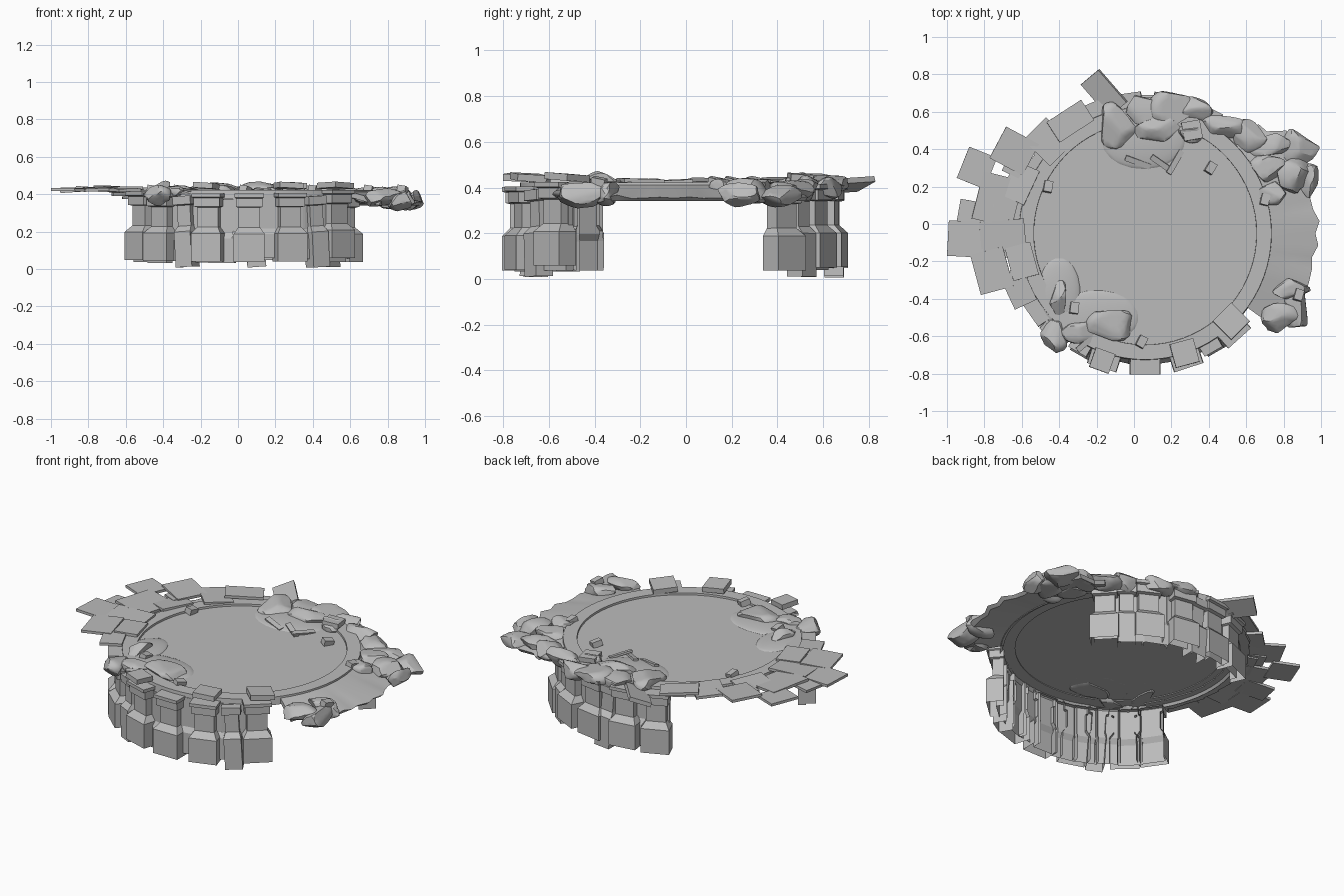
import bpy, bmesh, math, random
from math import radians, cos, sin
from mathutils import Vector, Matrix

random.seed(4)
if "Cube" in bpy.data.objects:
    bpy.data.objects.remove(bpy.data.objects["Cube"], do_unlink=True)

CENTRE = Vector((0.06, -0.05, 0))
stone = bpy.data.materials.new("grey_stone")
stone.use_nodes = True
grey = (0.5, 0.5, 0.5, 1)
stone.diffuse_color = grey
stone.node_tree.nodes["Principled BSDF"].inputs["Base Color"].default_value = grey


def finish(bm, name, smooth=False, fix_normals=True):
    if fix_normals:
        bmesh.ops.recalc_face_normals(bm, faces=bm.faces)
    mesh = bpy.data.meshes.new(name)
    bm.to_mesh(mesh)
    bm.free()
    mesh.materials.append(stone)
    ob = bpy.data.objects.new(name, mesh)
    bpy.context.collection.objects.link(ob)
    if smooth:
        bpy.ops.object.select_all(action="DESELECT")
        ob.select_set(True)
        bpy.context.view_layer.objects.active = ob
        bpy.ops.object.shade_smooth_by_angle(angle=radians(30))
    return ob


def polar(angle, radius, z=0):
    a = radians(angle)
    return CENTRE + Vector((radius * cos(a), radius * sin(a), z))


def revolve(name, profile, steps=72):
    """Closed ring from a radius/height profile."""
    bm = bmesh.new()
    rings = [[bm.verts.new(polar(i * 360 / steps, r, z)) for r, z in profile]
             for i in range(steps)]
    n = len(profile)
    for i, ring in enumerate(rings):
        nxt = rings[(i + 1) % steps]
        for k in range(n):
            bm.faces.new((ring[k], nxt[k], nxt[(k + 1) % n], ring[(k + 1) % n]))
    return finish(bm, name, True)


def column(name, angle, levels, inner=0.655, lean=0.0, drop=0.0):
    """Facing shell, open behind and below: height, half width, outer radius."""
    bm = bmesh.new()
    place = Matrix.Translation(polar(angle, 0, drop)) @ Matrix.Rotation(radians(angle), 4, "Z")
    tilt = Matrix.Translation((0, 0, 0.4)) @ Matrix.Rotation(lean, 4, "X") @ Matrix.Translation((0, 0, -0.4))
    rows = [[bm.verts.new(place @ tilt @ Vector(p)) for p in
             ((inner, -w, z), (r, -w, z), (r, w, z), (inner, w, z))] for z, w, r in levels]
    for low, high in zip(rows, rows[1:]):
        for k in range(3):
            bm.faces.new((low[k], low[k + 1], high[k + 1], high[k]))
    bm.faces.new(rows[-1])
    return finish(bm, name, fix_normals=False)


def slab(name, x, y, z, length, width, turn, thick=0.02, pitch=0.0, roll=0.0):
    bm = bmesh.new()
    m = (Matrix.Translation((x, y, z)) @ Matrix.Rotation(radians(turn), 4, "Z")
         @ Matrix.Rotation(pitch, 4, "Y") @ Matrix.Rotation(roll, 4, "X")
         @ Matrix.Diagonal((length, width, thick, 1)))
    bmesh.ops.create_cube(bm, size=1, matrix=m)
    return finish(bm, name)


def rock(name, x, y, rx, ry, z, rz, chips=12, bottom=0.0):
    """Chipped boulder: rounded ball with random planes cut off."""
    bm = bmesh.new()
    bmesh.ops.create_icosphere(bm, subdivisions=3, radius=1.18)
    for _ in range(chips):
        n = Vector([random.gauss(0, 1) for _ in range(3)]).normalized()
        reach = random.uniform(0.65, 0.95)
        for v in bm.verts:
            over = v.co.dot(n) - reach
            if over > 0:
                v.co -= n * over
    m = (Matrix.Translation((x, y, z)) @ Matrix.Diagonal((rx, ry, rz, 1))
         @ Matrix.Rotation(random.uniform(0, 6), 4, "Z"))
    bm.transform(m)
    for v in bm.verts:
        v.co.z = max(v.co.z, bottom)
    return finish(bm, name, True)


# Round floor and the raised rim around it
bm = bmesh.new()
bmesh.ops.create_cone(bm, cap_ends=True, segments=72, radius1=0.596, radius2=0.596, depth=0.01,
                      matrix=Matrix.Translation(CENTRE + Vector((0, 0, 0.405))))
finish(bm, "floor", True)
revolve("rim", [(0.594, 0.395), (0.596, 0.422), (0.675, 0.422), (0.68, 0.375), (0.665, 0.395)])

# Wall panels and pilasters on the front and back arcs
PANEL = [(0.05, 0.072, 0.7), (0.18, 0.072, 0.7), (0.21, 0.068, 0.68), (0.39, 0.068, 0.68)]
PILASTER = [(0.05, 0.083, 0.755), (0.2, 0.083, 0.755), (0.235, 0.058, 0.72), (0.34, 0.058, 0.72),
            (0.345, 0.072, 0.74), (0.39, 0.072, 0.74), (0.395, 0.08, 0.755), (0.415, 0.08, 0.755)]
POST = [(0.01, 0.05, 0.74), (0.2, 0.05, 0.74), (0.23, 0.04, 0.71), (0.34, 0.04, 0.71),
        (0.345, 0.055, 0.73), (0.39, 0.055, 0.73)]


def wall(name, start, end, middle, pilasters, posts):
    count = round((end - start) / 11)
    for i in range(count):
        column(name + "_panel", start + (i + 0.5) * (end - start) / count, PANEL,
               drop=random.uniform(-0.02, 0.01))
    for a in pilasters:
        column(name + "_pilaster", middle + a, PILASTER, drop=random.uniform(-0.015, 0.01))
    for a in posts:
        column(name + "_post", middle + a, POST, lean=random.uniform(-0.09, 0.09))


wall("front_wall", 209, 317, 270, (-55, -42, -18, 0, 18, 42), (-30, 30))
wall("back_wall", 38, 119, 78, (-35, -15, 2, 20, 35), (-25, 11))

# Loose capstones lying on the front and back rim
for x, y, size, turn in ((0.52, -0.52, 0.14, 45), (0.27, -0.69, 0.13, 15),
                         (-0.17, -0.73, 0.11, -20), (0.31, 0.5, 0.1, 10)):
    slab("capstone", x, y, 0.445, size, size, turn, 0.03, 0.06, -0.05)

# Fanned paving slabs on the right side
for x, y, length, width, turn in (
        (-0.34, 0.55, 0.22, 0.13, 33), (-0.46, 0.44, 0.17, 0.2, 45),
        (-0.64, 0.39, 0.2, 0.19, -28), (-0.84, 0.3, 0.16, 0.18, -22), (-0.64, 0.31, 0.1, 0.1, -25),
        (-0.85, 0.05, 0.18, 0.14, -10), (-0.9, -0.08, 0.19, 0.19, -3), (-0.73, 0.13, 0.22, 0.26, -14),
        (-0.76, -0.25, 0.18, 0.22, 15), (-0.62, -0.34, 0.13, 0.2, 25), (-0.7, -0.08, 0.24, 0.2, 5),
        (-0.61, 0.22, 0.14, 0.2, -25), (-0.6, -0.2, 0.14, 0.18, 15)):
    slab("paving_slab", x, y, 0.427 + random.uniform(-0.007, 0.007), length, width, turn, 0.016,
         random.uniform(-0.07, 0.07), random.uniform(-0.05, 0.05))
slab("tipped_slab", -0.16, 0.7, 0.41, 0.23, 0.13, -49, 0.025, 0.05, 0.35)

# Broken layers under the slabs
for a in range(122, 214, 9):
    p = polar(a, 0.68)
    slab("broken_layer", p.x, p.y, 0.4, 0.1, 0.12, a + random.uniform(-8, 8), 0.02)

# Sloping ground apron on the left side
bm = bmesh.new()
rows = []
for a in range(-36, 45, 4):
    edge = random.uniform(0.9, 0.935) - 0.06 * (a < -24 or a > 36)
    wave = random.uniform(-0.008, 0.008)
    top = [bm.verts.new(polar(a, 0.66 + (edge - 0.66) * t, 0.415 - 0.055 * t + wave * t))
           for t in (0, 0.3, 0.6, 1)]
    low = [bm.verts.new(polar(a, r, z)) for r, z in ((edge - 0.02, 0.34), (0.66, 0.385))]
    rows.append(top + low)
for p, q in zip(rows, rows[1:]):
    for k in range(len(p)):
        j = (k + 1) % len(p)
        bm.faces.new((p[k], q[k], q[j], p[j]))
bm.faces.new(rows[0])
bm.faces.new(rows[-1])
finish(bm, "ground_apron", True)

# Boulders heaped along the back, the left side and the front corners
for x, y, rx, ry in (
        (0.06, 0.61, 0.12, 0.09), (0.2, 0.61, 0.11, 0.1), (0.12, 0.5, 0.12, 0.08), (-0.1, 0.53, 0.1, 0.11),
        (0.34, 0.61, 0.09, 0.07), (0.3, 0.49, 0.08, 0.05), (0.48, 0.52, 0.11, 0.07), (0.6, 0.47, 0.1, 0.08),
        (0.73, 0.42, 0.12, 0.07), (0.88, 0.41, 0.11, 0.09), (0.85, 0.26, 0.11, 0.11), (0.94, 0.24, 0.06, 0.1),
        (0.72, 0.3, 0.09, 0.09), (0.74, 0.17, 0.08, 0.06), (0.83, -0.35, 0.11, 0.06),
        (0.87, -0.46, 0.07, 0.11), (0.76, -0.5, 0.12, 0.08), (-0.43, -0.6, 0.08, 0.08),
        (-0.3, -0.57, 0.08, 0.06), (-0.12, -0.54, 0.12, 0.08), (-0.4, -0.4, 0.05, 0.09)):
    far = math.hypot(x - CENTRE.x, y - CENTRE.y) - 0.62
    rock("boulder", x, y, rx, ry, 0.418 - 0.17 * max(0, far), random.uniform(0.04, 0.055),
         bottom=0.393 if far < 0 else 0.3)

# Drifts of earth on the floor
for x, y, rx, ry in ((0.05, 0.45, 0.2, 0.14), (-0.2, -0.5, 0.2, 0.13), (-0.4, -0.36, 0.1, 0.16)):
    rock("earth_drift", x, y, rx, ry, 0.402, 0.022, chips=0, bottom=0.4)

# Small scattered stones and splinters
for x, y in ((0.41, 0.3), (-0.46, 0.2), (0.04, -0.63), (-0.32, -0.45), (0.88, -0.38), (0.7, 0.13)):
    slab("small_stone", x, y, 0.425, 0.06, 0.045, random.uniform(0, 90), 0.035, 0.2, 0.15)
for x, y, turn in ((0.02, 0.33, -20), (0.15, 0.32, -35), (0.22, 0.33, 60), (-0.25, -0.63, 40)):
    slab("splinter", x, y, 0.42, 0.14, 0.03, turn, 0.012, 0.12, 0.2)
